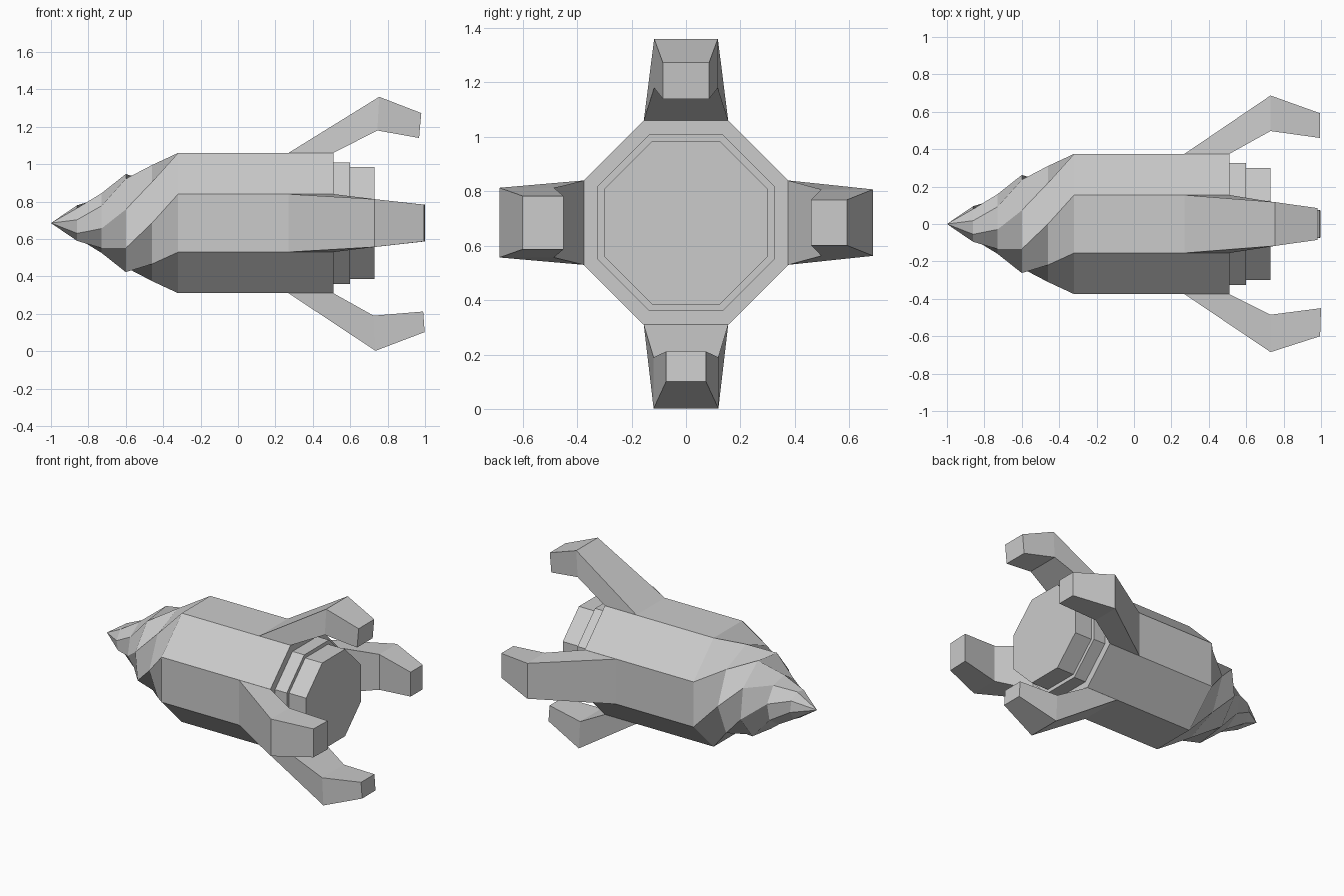
import bpy, bmesh
from math import sin, cos, pi, radians
from mathutils import Vector

if "Cube" in bpy.data.objects:
    bpy.data.objects.remove(bpy.data.objects["Cube"])

AXIS_Z = 0.685          # height of the hull's centre line
FLAT = cos(pi / 8)      # octagon apothem / radius


def loft(name, rings, cap_start=True, cap_end=True):
    """Skin a list of equal-sized point rings; a one-point ring makes a tip."""
    bm = bmesh.new()
    loops = [[bm.verts.new(p) for p in ring] for ring in rings]
    for a, b in zip(loops, loops[1:]):
        n = max(len(a), len(b))
        for i in range(n):
            j = (i + 1) % n
            if len(a) == 1:
                bm.faces.new((a[0], b[i], b[j]))
            elif len(b) == 1:
                bm.faces.new((a[i], a[j], b[0]))
            else:
                bm.faces.new((a[i], a[j], b[j], b[i]))
    if cap_start and len(loops[0]) > 2:
        bm.faces.new(loops[0])
    if cap_end and len(loops[-1]) > 2:
        bm.faces.new(loops[-1])
    bmesh.ops.recalc_face_normals(bm, faces=bm.faces[:])
    mesh = bpy.data.meshes.new(name)
    bm.to_mesh(mesh)
    bm.free()
    obj = bpy.data.objects.new(name, mesh)
    bpy.context.collection.objects.link(obj)
    return obj


def octagon(x, radius, twist=0.0):
    """Eight-sided section across the x axis, twisted in degrees."""
    ring = []
    for i in range(8):
        a = radians(22.5 + 45 * i - twist)
        ring.append((x, -radius * cos(a), AXIS_Z + radius * sin(a)))
    return ring


# Hull: twisted drill-like nose, straight body, two stepped exhaust collars
nose = [(-0.86, 0.097, 102), (-0.73, 0.162, 78), (-0.60, 0.272, 52), (-0.46, 0.31, 22.5)]
body = [(-0.32, 0.375), (0.51, 0.375), (0.51, 0.325), (0.60, 0.325), (0.60, 0.30), (0.73, 0.30)]
rings = [[(-1.0, 0, AXIS_Z)]]
rings += [octagon(x, r, t) for x, r, t in nose]
rings += [octagon(x, apothem / FLAT) for x, apothem in body]
loft("hull", rings)


def fin(name, out, side, bend, end):
    """Bent leg: root on a hull flat, knee, then an inward-turned tip.
    Each section is (outer x, outer distance, inner x, inner distance, half width)."""
    sections = [(0.27, 0.375, 0.51, 0.375, 0.155), bend, end]
    centre, out, side = Vector((0, 0, AXIS_Z)), Vector(out), Vector(side)
    fin_rings = []
    for xo, do, xi, di, w in sections:
        fin_rings.append([centre + Vector((x, 0, 0)) + out * d + side * s
                          for x, d, s in ((xo, do, -w), (xo, do, w), (xi, di, w), (xi, di, -w))])
    return loft(name, fin_rings, cap_start=False)


# Four tail fins, each slightly different
Y, Z = (0, 1, 0), (0, 0, 1)
fin("top_fin", Z, Y, (0.755, 0.675, 0.745, 0.495, 0.117), (0.98, 0.588, 0.968, 0.455, 0.085))
fin("bottom_fin", (0, 0, -1), Y, (0.735, 0.683, 0.725, 0.495, 0.119), (0.998, 0.583, 0.99, 0.473, 0.073))
fin("back_fin", Y, Z, (0.73, 0.687, 0.73, 0.497, 0.122), (0.995, 0.592, 0.995, 0.46, 0.084))
fin("front_fin", (0, -1, 0), Z, (0.73, 0.685, 0.73, 0.485, 0.128), (0.995, 0.60, 1.0, 0.45, 0.098))
